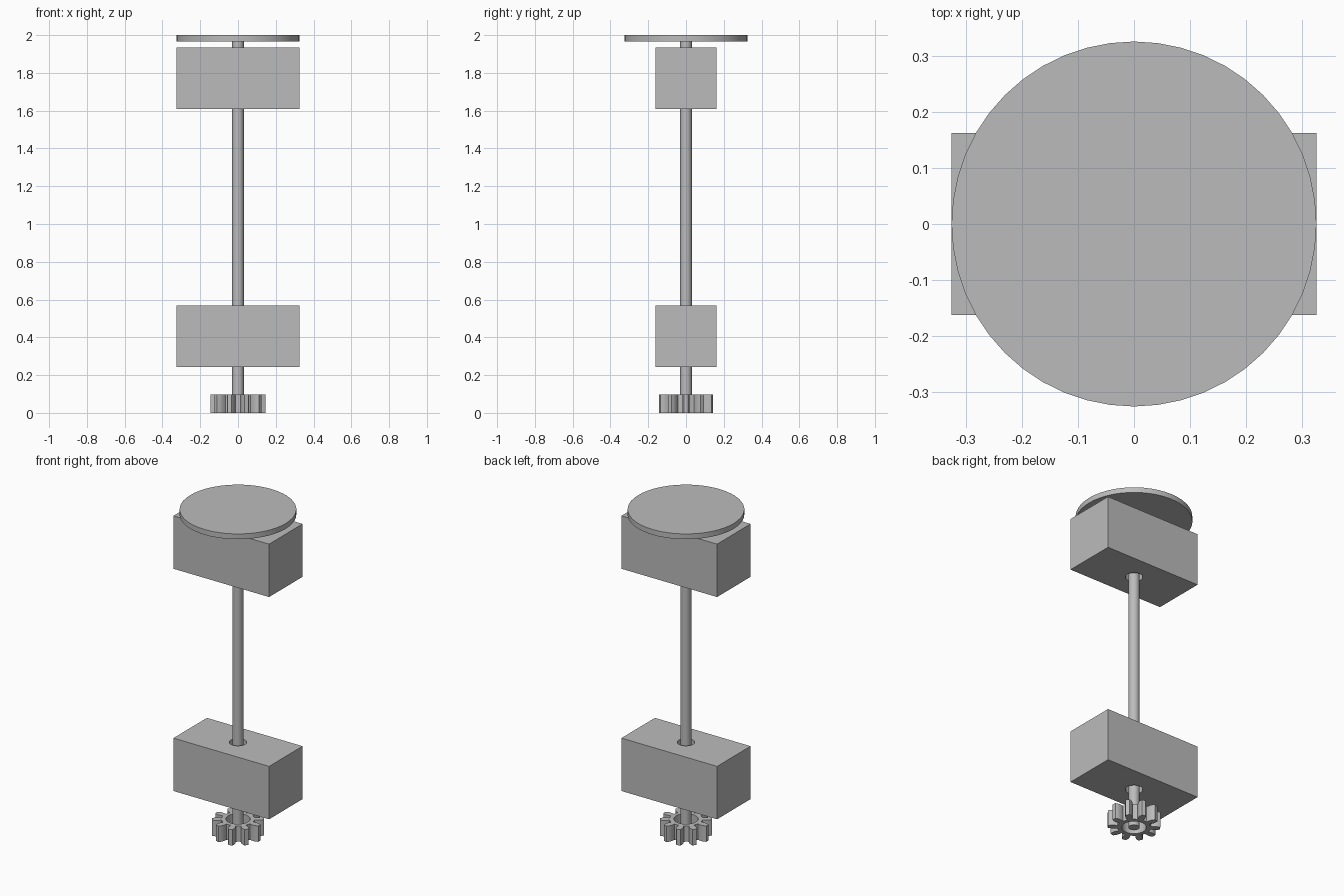
import bpy
from math import cos, sin, radians, tau

cube = bpy.data.objects.get("Cube")
if cube:
    bpy.data.objects.remove(cube, do_unlink=True)

U = 0.01626  # one design unit

grey = bpy.data.materials.new("plain grey")
grey.use_nodes = True
colour = (0.5, 0.5, 0.5, 1)
grey.diffuse_color = colour
grey.node_tree.nodes["Principled BSDF"].inputs["Base Color"].default_value = colour


def polar(r, a):
    return (r * cos(a), r * sin(a))


def circle(r, n=48):
    return [polar(r, tau * i / n) for i in range(n)]


def rectangle(w, d):
    return [(-w / 2, -d / 2), (w / 2, -d / 2), (w / 2, d / 2), (-w / 2, d / 2)]


def gear_outline(teeth, flank):
    """Mirror one flank of (radius, half angle) points to form every tooth."""
    points = []
    for i in range(teeth):
        mid = tau * i / teeth
        points += [polar(r, mid - radians(a)) for r, a in flank]
        points += [polar(r, mid + radians(a)) for r, a in reversed(flank)]
    return points


def extrude(name, loops, z0, z1):
    """Fill the outer loop, leave the inner loops as holes, and extrude."""
    curve = bpy.data.curves.new(name, "CURVE")
    curve.dimensions = "2D"
    curve.fill_mode = "BOTH"
    curve.extrude = (z1 - z0) / 2 * U
    for loop in loops:
        spline = curve.splines.new("POLY")
        spline.points.add(len(loop) - 1)
        for p, (x, y) in zip(spline.points, loop):
            p.co = (x * U, y * U, 0, 1)
        spline.use_cyclic_u = True
    curve.materials.append(grey)
    obj = bpy.data.objects.new(name, curve)
    obj.location.z = (z0 + z1) / 2 * U
    bpy.context.collection.objects.link(obj)
    bpy.ops.object.select_all(action="DESELECT")
    obj.select_set(True)
    bpy.context.view_layer.objects.active = obj
    bpy.ops.object.convert(target="MESH")
    bpy.ops.object.shade_smooth_by_angle(angle=radians(25))
    return bpy.context.object


# Shaft and top disc
extrude("shaft", [circle(1.9, 32)], 0, 121.5)
extrude("top_disc", [circle(20)], 121, 123)

# Bearing blocks with clearance holes
for name, z in (("lower_block", 15), ("upper_block", 99)):
    extrude(name, [rectangle(40, 20), circle(3, 32)], z, z + 20)

# Ten-tooth pinion with an open bore
tooth = [(5.7, 13), (5.8, 9.5), (6.6, 9.8), (7.5, 9), (8.3, 7.2), (9, 4.5)]
extrude("pinion_gear", [gear_outline(10, tooth), circle(4.2, 32)], 0, 6)
